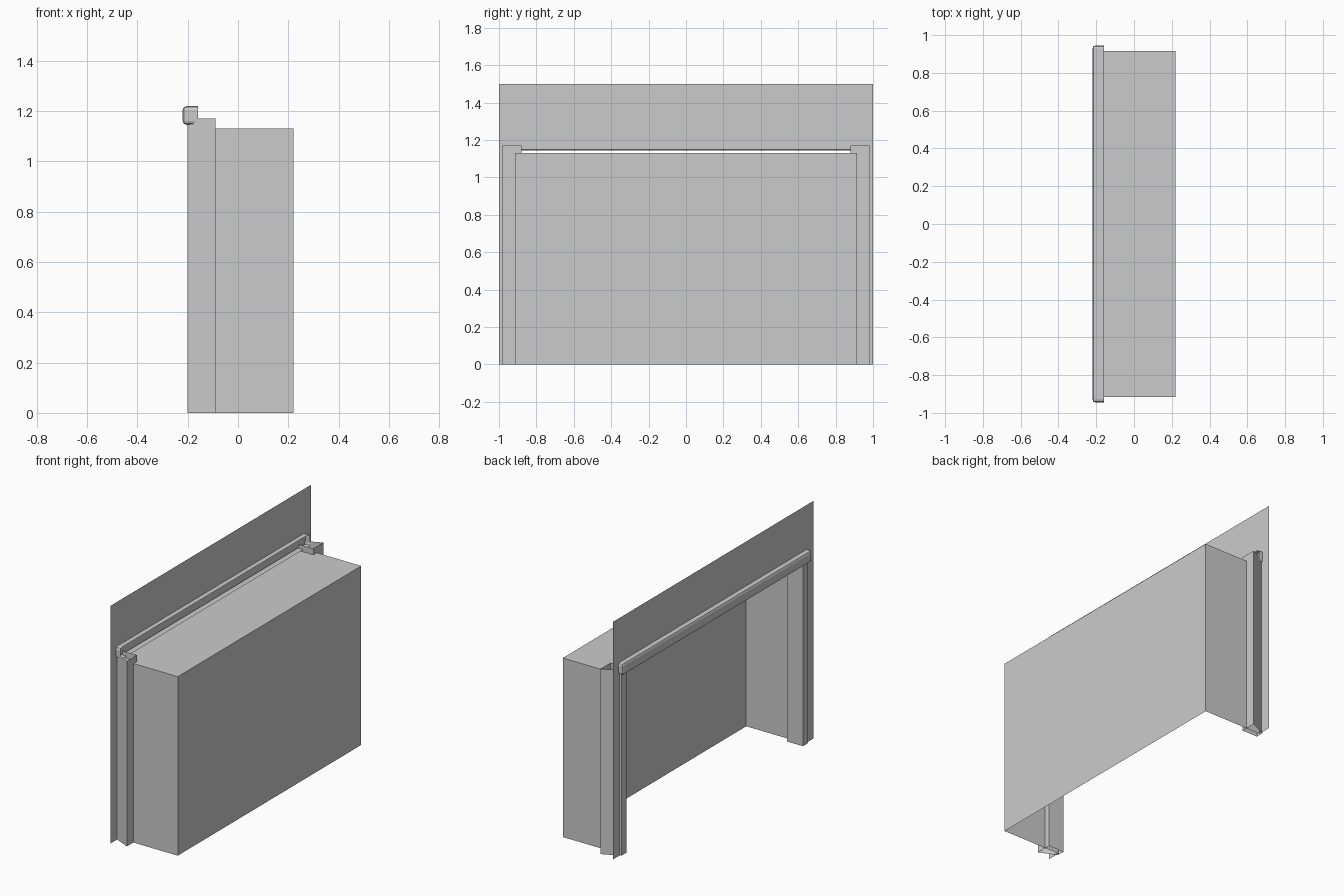
import bpy
import bmesh

cube = bpy.data.objects.get("Cube")
if cube:
    bpy.data.objects.remove(cube, do_unlink=True)

grey = bpy.data.materials.new("plain grey")
grey.use_nodes = True
colour = (0.6, 0.6, 0.6, 1)
grey.diffuse_color = colour
grey.node_tree.nodes["Principled BSDF"].inputs["Base Color"].default_value = colour

WALL_X = -0.19


def finish(bm, name):
    mesh = bpy.data.meshes.new(name)
    bm.to_mesh(mesh)
    bm.free()
    mesh.materials.append(grey)
    obj = bpy.data.objects.new(name, mesh)
    bpy.context.collection.objects.link(obj)
    return obj


def sheet(name, points, offset, closed=False):
    """Sweep a line of points along an offset as a thin open sheet."""
    bm = bmesh.new()
    verts = [bm.verts.new(p) for p in points]
    pairs = list(zip(verts, verts[1:]))
    if closed:
        pairs.append((verts[-1], verts[0]))
    edges = [bm.edges.new(p) for p in pairs]
    new = bmesh.ops.extrude_edge_only(bm, edges=edges)["geom"]
    bmesh.ops.translate(bm, vec=offset,
                        verts=[g for g in new if isinstance(g, bmesh.types.BMVert)])
    bmesh.ops.recalc_face_normals(bm, faces=bm.faces)
    return finish(bm, name)


def box(bm, low, high):
    verts = bmesh.ops.create_cube(bm, size=1)["verts"]
    for v in verts:
        for i in range(3):
            v.co[i] = high[i] if v.co[i] > 0 else low[i]


# Recess: box open towards the wall and at the floor
bm = bmesh.new()
box(bm, (WALL_X, -0.915, 0), (0.22, 0.915, 1.13))
bm.normal_update()
opened = [f for f in bm.faces if f.normal.x < -0.5 or f.normal.z < -0.5]
bmesh.ops.delete(bm, geom=opened, context="FACES")
finish(bm, "recess_box")

# Wall: a thin sheet around the opening
bm = bmesh.new()
outer = [(-1, 0), (-1, 1.5), (1, 1.5), (1, 0)]
inner = [(-0.92, 0), (-0.92, 1.15), (0.92, 1.15), (0.92, 0)]
rings = [[bm.verts.new((WALL_X, y, z)) for y, z in ring] for ring in (outer, inner)]
for i in range(3):
    bm.faces.new((rings[0][i], rings[0][i + 1], rings[1][i + 1], rings[1][i]))
finish(bm, "wall_sheet")

# Door posts: hollow, with a slanted outer side
profile = [(-0.2, 0.88), (-0.09, 0.88), (-0.09, 0.98), (-0.2, 0.93)]
for side, name in ((1, "left_post"), (-1, "right_post")):
    sheet(name, [(x, side * y, 0) for x, y in profile], (0, 0, 1.17), closed=True)

# Top rail: rounded towards the room, open towards the recess
bm = bmesh.new()
box(bm, (-0.22, -0.945, 1.145), (-0.16, 0.945, 1.22))
edges = [e for e in bm.edges if min(v.co.x for v in e.verts) < -0.2]
bmesh.ops.bevel(bm, geom=edges, offset=0.016, segments=2, profile=0.5, affect="EDGES")
back = [f for f in bm.faces if all(v.co.x > -0.161 for v in f.verts)]
bmesh.ops.delete(bm, geom=back, context="FACES")
finish(bm, "top_rail")
